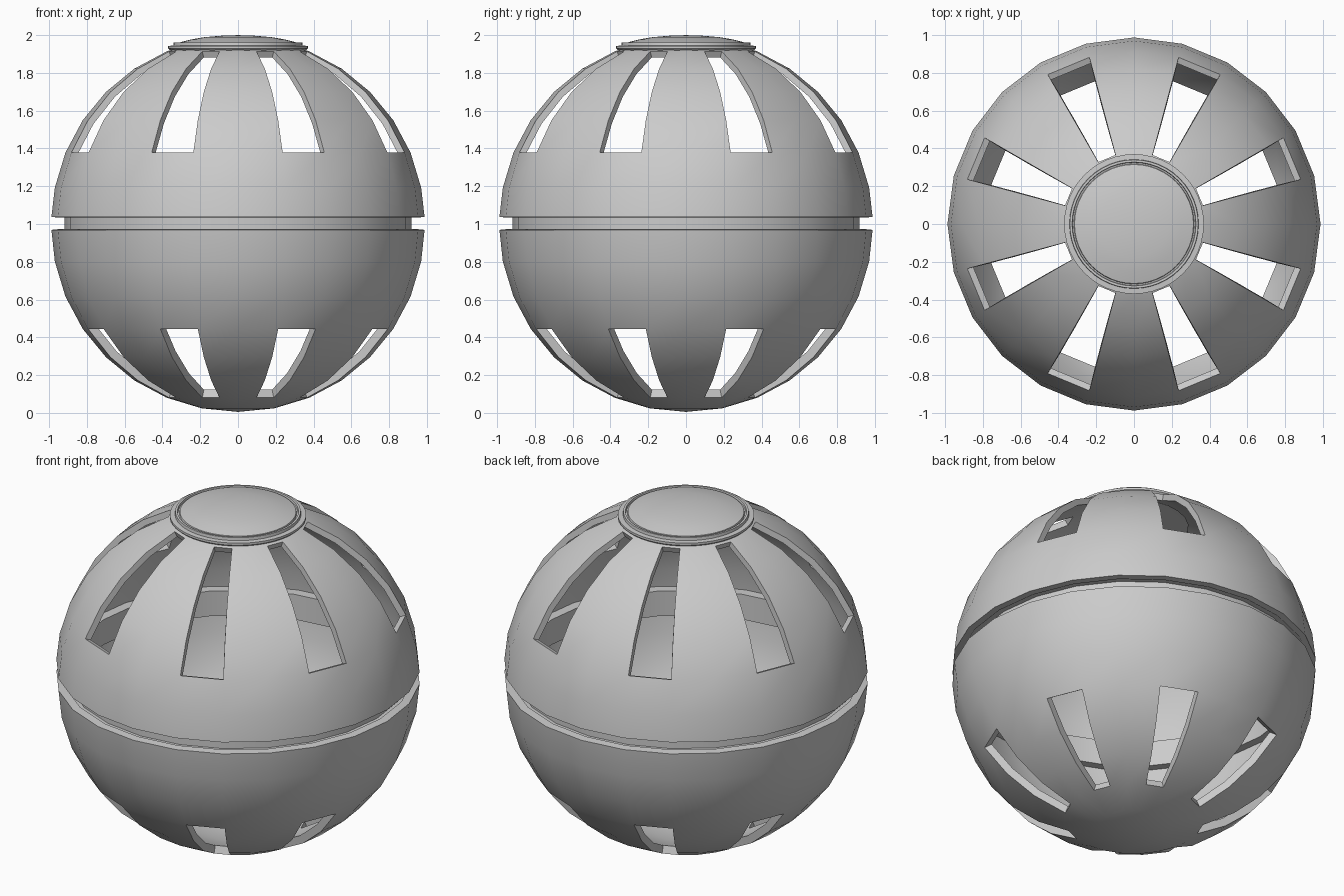
import bpy, bmesh, math

if "Cube" in bpy.data.objects:
    bpy.data.objects.remove(bpy.data.objects["Cube"])

R = 0.989          # outer radius of the ball
SEG = 24           # sides around the ball
STEP = 11.25       # degrees between sphere rings


def lathe(name, profile, seg, closed=False, hole=None, thickness=0):
    """Revolve (radius, z) points around z; hole(i, j) skips faces."""
    bm = bmesh.new()
    rings = []
    for r, z in profile:
        if r < 1e-5:
            rings.append([bm.verts.new((0, 0, z))] * seg)
        else:
            rings.append([bm.verts.new((r * math.cos(2 * math.pi * i / seg),
                                        r * math.sin(2 * math.pi * i / seg), z))
                          for i in range(seg)])
    n = len(rings)
    for j in range(n if closed else n - 1):
        a, b = rings[j], rings[(j + 1) % n]
        for i in range(seg):
            if hole and hole(i, j):
                continue
            k = (i + 1) % seg
            quad = list(dict.fromkeys([a[i], a[k], b[k], b[i]]))
            bm.faces.new(quad)
    mesh = bpy.data.meshes.new(name)
    bm.to_mesh(mesh)
    bm.free()
    ob = bpy.data.objects.new(name, mesh)
    bpy.context.collection.objects.link(ob)
    bpy.ops.object.select_all(action='DESELECT')
    ob.select_set(True)
    bpy.context.view_layer.objects.active = ob
    if thickness:
        mod = ob.modifiers.new("wall", 'SOLIDIFY')
        mod.thickness = thickness
        mod.offset = -1
        bpy.ops.object.modifier_apply(modifier=mod.name)
    bpy.ops.object.shade_smooth_by_angle(angle=math.radians(32))
    return ob


def arc(deg, centre):
    a = math.radians(deg)
    return (R * math.cos(a), centre + R * math.sin(a))


# Upper half: eight slots from 22.5 to 67.5 degrees, open under the cap
upper = [(0.988, 1.038)] + [arc(STEP * k, 1.0) for k in range(1, 7)] + [arc(72, 1.0)]
lathe("upper_half", upper, SEG, thickness=0.035,
      hole=lambda i, j: i % 3 == 1 and 2 <= j < 6)

# Lower half: closed bottom, eight shorter slots
lower = [(0, 0.994 - R)] + [arc(-STEP * k, 0.994) for k in range(7, 0, -1)] + [(0.988, 0.969)]
lathe("lower_half", lower, SEG, thickness=0.045,
      hole=lambda i, j: i % 3 == 1 and 2 <= j < 5)

# Inner band that joins the halves and forms the equator groove
lathe("joining_band", [(0.89, 0.925), (0.95, 0.925), (0.95, 0.969), (0.92, 0.969),
                       (0.92, 1.038), (0.955, 1.038), (0.955, 1.075), (0.89, 1.075)],
      SEG, closed=True)

# Domed cap with flange and raised rim
lathe("top_cap", [(0, 1.92), (0.35, 1.912), (0.37, 1.93), (0.37, 1.943), (0.342, 1.945),
                  (0.34, 1.962), (0.328, 1.962), (0.325, 1.95), (0.318, 1.95), (0.315, 1.96),
                  (0.25, 1.977), (0.18, 1.989), (0.09, 1.997), (0, 2.0)], 48)
